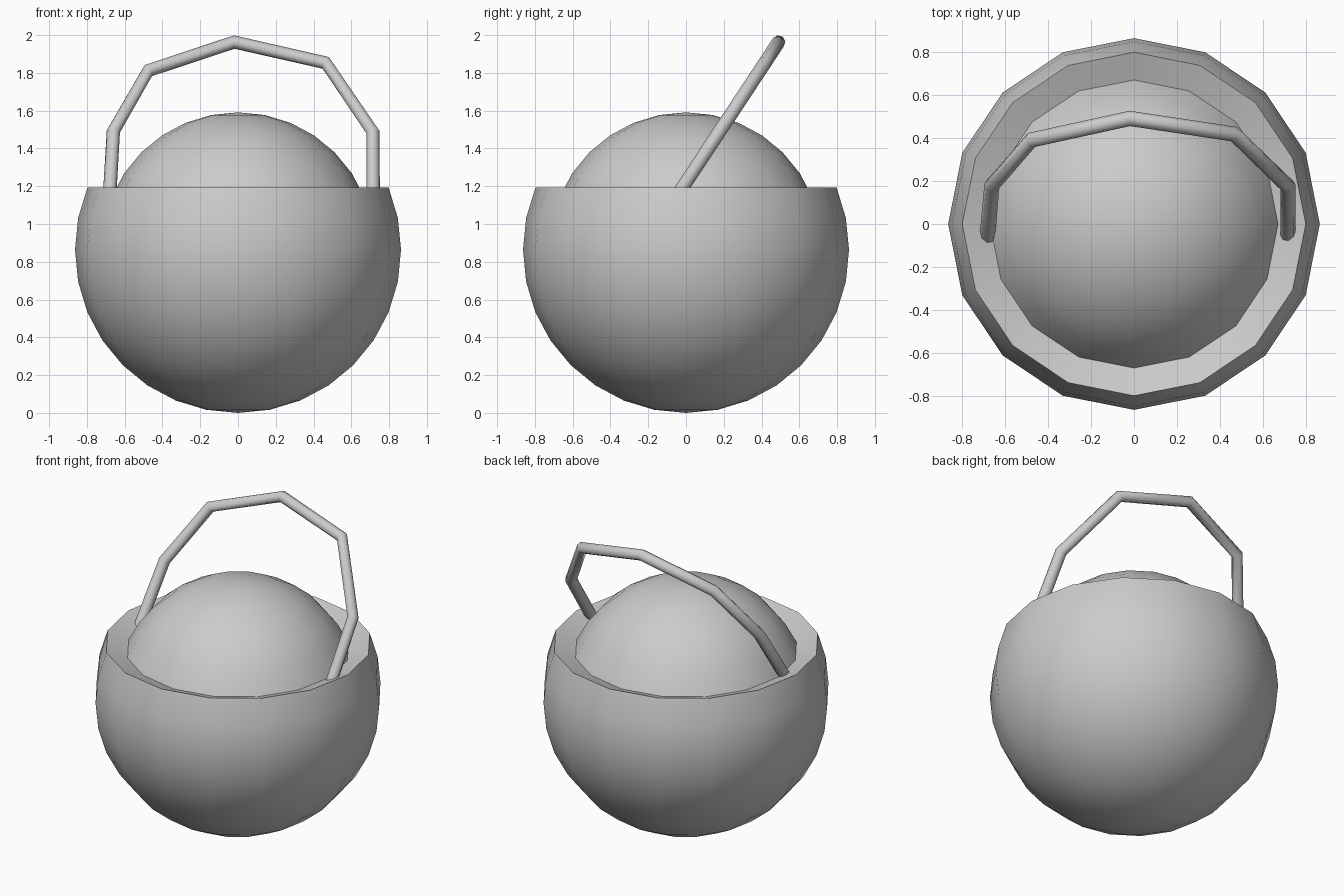
import bpy, bmesh, math

if "Cube" in bpy.data.objects:
    bpy.data.objects.remove(bpy.data.objects["Cube"])

SIDES, STEP = 16, math.radians(11.25)


def arc(radius, centre, first, last):
    """Half-circle profile points, stepped from the bottom pole (0) to the top pole (16)."""
    return [(radius * math.sin(i * STEP), centre - radius * math.cos(i * STEP))
            for i in range(first, last + 1)]


def lathe(name, profile):
    """Revolve (radius, z) points; the first and last points are poles."""
    bm = bmesh.new()
    low = bm.verts.new((0, 0, profile[0][1]))
    high = bm.verts.new((0, 0, profile[-1][1]))
    rings = [[bm.verts.new((r * math.cos(2 * math.pi * s / SIDES),
                            r * math.sin(2 * math.pi * s / SIDES), z))
              for s in range(SIDES)] for r, z in profile[1:-1]]
    for s in range(SIDES):
        t = (s + 1) % SIDES
        bm.faces.new((low, rings[0][t], rings[0][s]))
        bm.faces.new((high, rings[-1][s], rings[-1][t]))
        for a, b in zip(rings, rings[1:]):
            bm.faces.new((a[s], a[t], b[t], b[s]))
    mesh = bpy.data.meshes.new(name)
    bm.to_mesh(mesh)
    bm.free()
    obj = bpy.data.objects.new(name, mesh)
    bpy.context.collection.objects.link(obj)
    return obj


def smooth(obj, degrees):
    bpy.ops.object.select_all(action='DESELECT')
    obj.select_set(True)
    bpy.context.view_layer.objects.active = obj
    bpy.ops.object.shade_smooth_by_angle(angle=math.radians(degrees))


# Round body: outer bowl, inward sloping rim, smaller dome on top
body = lathe("round_body", arc(0.863, 0.863, 0, 10) + arc(0.724, 0.867, 10, 16))
smooth(body, 35)

# Slanted, slightly uneven carrying handle swept along a short path
path = [(-0.682, 1.11), (-0.66, 1.49), (-0.475, 1.812), (-0.02, 1.963),
        (0.465, 1.853), (0.715, 1.485), (0.715, 1.10)]
curve = bpy.data.curves.new("handle", 'CURVE')
curve.dimensions = '3D'
curve.bevel_depth = 0.036
curve.bevel_resolution = 2
curve.use_fill_caps = True
spline = curve.splines.new('POLY')
spline.points.add(len(path) - 1)
for point, (x, z) in zip(spline.points, path):
    point.co = (x, 0.66 * (z - 1.19) - 0.02, z, 1)
handle = bpy.data.objects.new("handle", curve)
bpy.context.collection.objects.link(handle)
bpy.ops.object.select_all(action='DESELECT')
handle.select_set(True)
bpy.context.view_layer.objects.active = handle
bpy.ops.object.convert(target='MESH')
smooth(bpy.context.view_layer.objects.active, 50)
